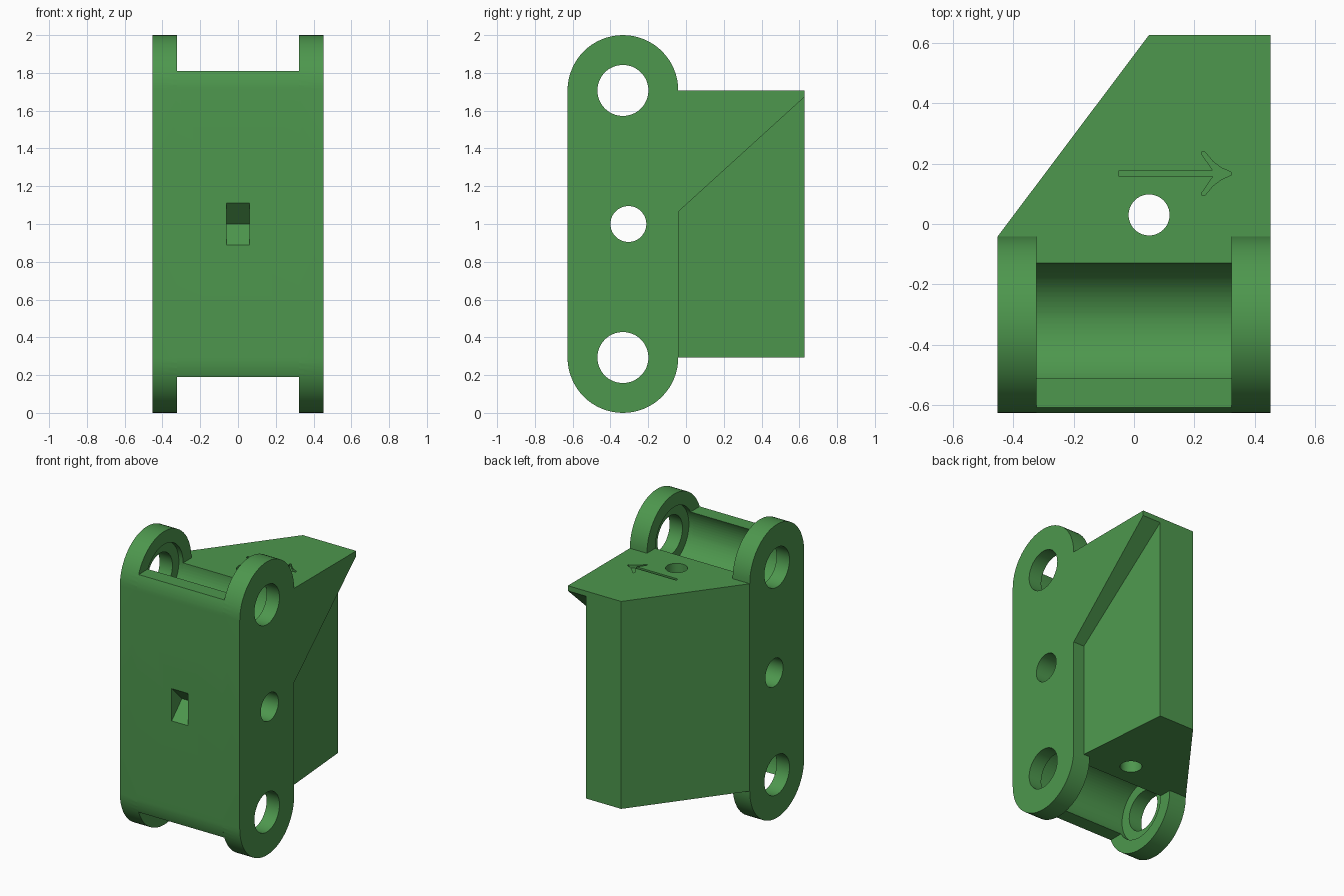
import bpy, bmesh, math
from mathutils import Vector

if "Cube" in bpy.data.objects:
    bpy.data.objects.remove(bpy.data.objects["Cube"])

PIN_Y, R, PIN_Z = -0.334, 0.293, 0.707       # pin axis (z relative to mid-height)
BACK = PIN_Y + R                              # back edge of the side plates
W, WI = 0.452, 0.323                          # outer / inner half widths
END = 0.627

green = bpy.data.materials.new("green")
green.diffuse_color = (0.075, 0.31, 0.075, 1)
green.use_nodes = True
green.node_tree.nodes["Principled BSDF"].inputs["Base Color"].default_value = green.diffuse_color


def prism(name, pts, axis, a, b):
    """Extrude a 2D profile along x (pts are y,z) or z (pts are x,y)."""
    place = (lambda p, t: (t, p[0], p[1])) if axis == 'x' else (lambda p, t: (p[0], p[1], t))
    bm = bmesh.new()
    lo = [bm.verts.new(place(p, a)) for p in pts]
    hi = [bm.verts.new(place(p, b)) for p in pts]
    n = len(pts)
    bm.faces.new(lo)
    bm.faces.new(hi)
    for i in range(n):
        bm.faces.new((lo[i], lo[(i + 1) % n], hi[(i + 1) % n], hi[i]))
    bmesh.ops.recalc_face_normals(bm, faces=bm.faces)
    me = bpy.data.meshes.new(name)
    bm.to_mesh(me)
    bm.free()
    me.materials.append(green)
    ob = bpy.data.objects.new(name, me)
    bpy.context.collection.objects.link(ob)
    return ob


def arc(cx, cy, r, a0, a1, n=32):
    return [(cx + r * math.cos(math.radians(a0 + (a1 - a0) * i / n)),
             cy + r * math.sin(math.radians(a0 + (a1 - a0) * i / n))) for i in range(n + 1)]


def circle(cx, cy, r, n=64):
    return arc(cx, cy, r, 0, 360, n)[:-1]


def boolean(target, other, op):
    mod = target.modifiers.new(op, 'BOOLEAN')
    mod.operation, mod.solver, mod.object = op, 'EXACT', other
    bpy.context.view_layer.objects.active = target
    bpy.ops.object.modifier_apply(modifier=mod.name)
    bpy.data.objects.remove(other)


def up(pts):
    return [(y, z + 1) for y, z in pts]


# core between the side plates: rounded front lips and scooped pin channels
CH, LIP = 0.204, 0.103
half = arc(PIN_Y, PIN_Z, R, 180, 180 - math.degrees(math.asin(LIP / R)), 8)
half += arc(PIN_Y, PIN_Z, CH, 180 - math.degrees(math.asin(LIP / CH)), 360, 40)
half += [(BACK, PIN_Z)]
body = prism("bracket_body", up(half + [(y, -z) for y, z in reversed(half)]), 'x', -WI, WI)

# side plates with shallow counterbores on their inner faces
for s in (-1, 1):
    plate = prism("side_plate", up(arc(PIN_Y, PIN_Z, R, 0, 180) + arc(PIN_Y, -PIN_Z, R, 180, 360)),
                  'x', s * WI, s * W)
    for z in (-PIN_Z, PIN_Z):
        boolean(plate, prism("counterbore", up(circle(PIN_Y, z, CH)), 'x', s * 0.3, s * 0.355), 'DIFFERENCE')
    boolean(body, plate, 'UNION')

# tapered rear block
block = prism("rear_block", [(-W, BACK), (0.37, BACK), (0.315, END), (0.05, END)],
              'z', 1 - PIN_Z, 1 + PIN_Z)

# sloped gusset under the overhanging top
gusset = prism("gusset", [(BACK, 1.065), (END, 1.672), (END, 1 + PIN_Z), (BACK, 1 + PIN_Z)], 'x', 0.25, W)
boolean(block, gusset, 'UNION')
boolean(body, block, 'UNION')

# pin holes and centre cross hole
for y, z, r in ((PIN_Y, -PIN_Z, 0.135), (PIN_Y, PIN_Z, 0.135), (-0.305, 0, 0.095)):
    boolean(body, prism("pin_hole", up(circle(y, z, r)), 'x', -1, 1), 'DIFFERENCE')

# vertical hole through the block
boolean(body, prism("vertical_hole", circle(0.05, 0.03, 0.068), 'z', 0, 2), 'DIFFERENCE')

# V notch in the front
notch = [(-0.647, 0.89 - 0.02), (-0.517, 1.0), (-0.647, 1.13)]
boolean(body, prism("front_notch", notch, 'x', -0.061, 0.061), 'DIFFERENCE')

# engraved arrow on the top
top = [(-0.05, 0.177), (0.262, 0.177), (0.245, 0.202), (0.224, 0.232), (0.226, 0.24),
       (0.236, 0.238), (0.262, 0.207), (0.29, 0.186), (0.322, 0.172)]
arrow = top + [(x, 0.334 - y) for x, y in reversed(top)]
boolean(body, prism("arrow_engraving", arrow, 'z', 1 + PIN_Z - 0.02, 2), 'DIFFERENCE')

# smooth the round surfaces, keep edges crisp
bpy.ops.object.select_all(action='DESELECT')
body.select_set(True)
bpy.context.view_layer.objects.active = body
bpy.ops.object.shade_smooth_by_angle(angle=math.radians(25))
